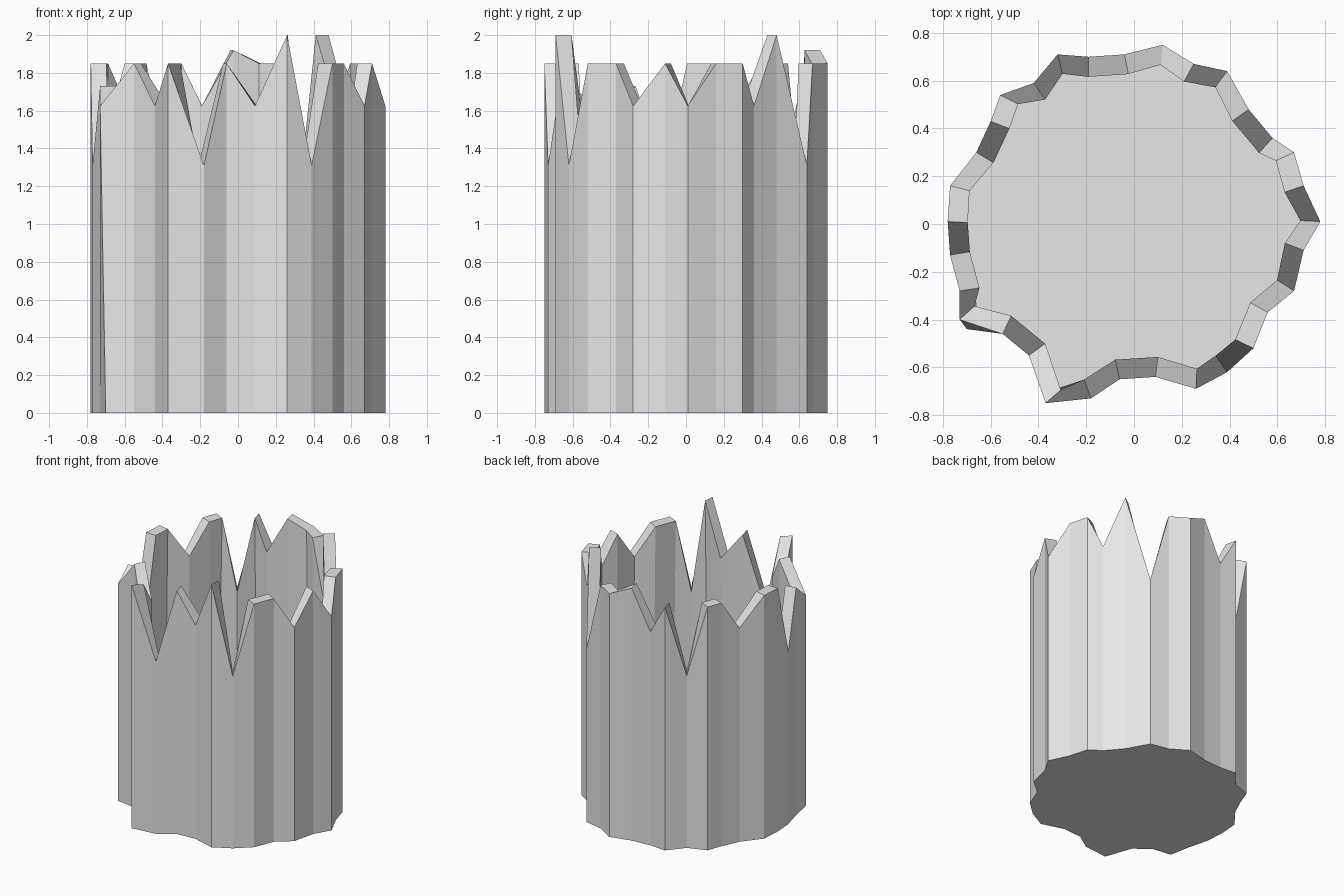
import bpy
import bmesh

default_cube = bpy.data.objects.get("Cube")
if default_cube:
    bpy.data.objects.remove(default_cube, do_unlink=True)

# One flat grey for the whole piece
grey = bpy.data.materials.new("plain_grey")
grey.use_nodes = True
grey.diffuse_color = (0.8, 0.8, 0.8, 1)
grey.node_tree.nodes["Principled BSDF"].inputs["Base Color"].default_value = grey.diffuse_color

# Irregular bark outline in hundredths, counter-clockwise from the +x side
OUTLINE = [
    (78, 1), (71, 16), (67, 30), (58, 36), (48, 48), (39, 64), (25, 67), (12, 75),
    (-4, 71), (-19, 70), (-32, 71), (-42, 59), (-56, 54), (-60, 43), (-66, 30), (-77, 16),
    (-78, 1), (-77, -13), (-73, -28), (-73, -40), (-55, -46), (-44, -55), (-37, -75), (-18, -73),
    (-6, -65), (9, -64), (26, -69), (39, -62), (50, -52), (56, -37), (67, -28), (71, -11),
]

# Splintered rim: one height letter per outline point
HEIGHTS = {"D": 1.31, "L": 1.625, "S": 1.73, "H": 1.85, "P": 1.92, "T": 2.0}
RIM = "LHHLTDHHPLHDHHLHHDSLHLHDHLTDHHLH"
SKEWED_FOOT = {19: (-70, -44)}  # the one point whose foot is not below its tip


def build_shell():
    """Cup with a closed bottom and a jagged open top."""
    bm = bmesh.new()
    bottom, top = [], []
    for i, (point, letter) in enumerate(zip(OUTLINE, RIM)):
        foot = SKEWED_FOOT.get(i, point)
        bottom.append(bm.verts.new((foot[0] / 100, foot[1] / 100, 0)))
        top.append(bm.verts.new((point[0] / 100, point[1] / 100, HEIGHTS[letter])))
    count = len(OUTLINE)
    for i in range(count):
        j = (i + 1) % count
        bm.faces.new((bottom[i], bottom[j], top[j], top[i]))
    bm.faces.new(list(reversed(bottom)))
    bm.normal_update()
    mesh = bpy.data.meshes.new("hollow_stump")
    bm.to_mesh(mesh)
    bm.free()
    return mesh


stump = bpy.data.objects.new("hollow_stump", build_shell())
stump.data.materials.append(grey)
bpy.context.collection.objects.link(stump)

# Wall and floor thickness, grown inwards
wall = stump.modifiers.new("wall_thickness", "SOLIDIFY")
wall.thickness = 0.084
wall.offset = -1
